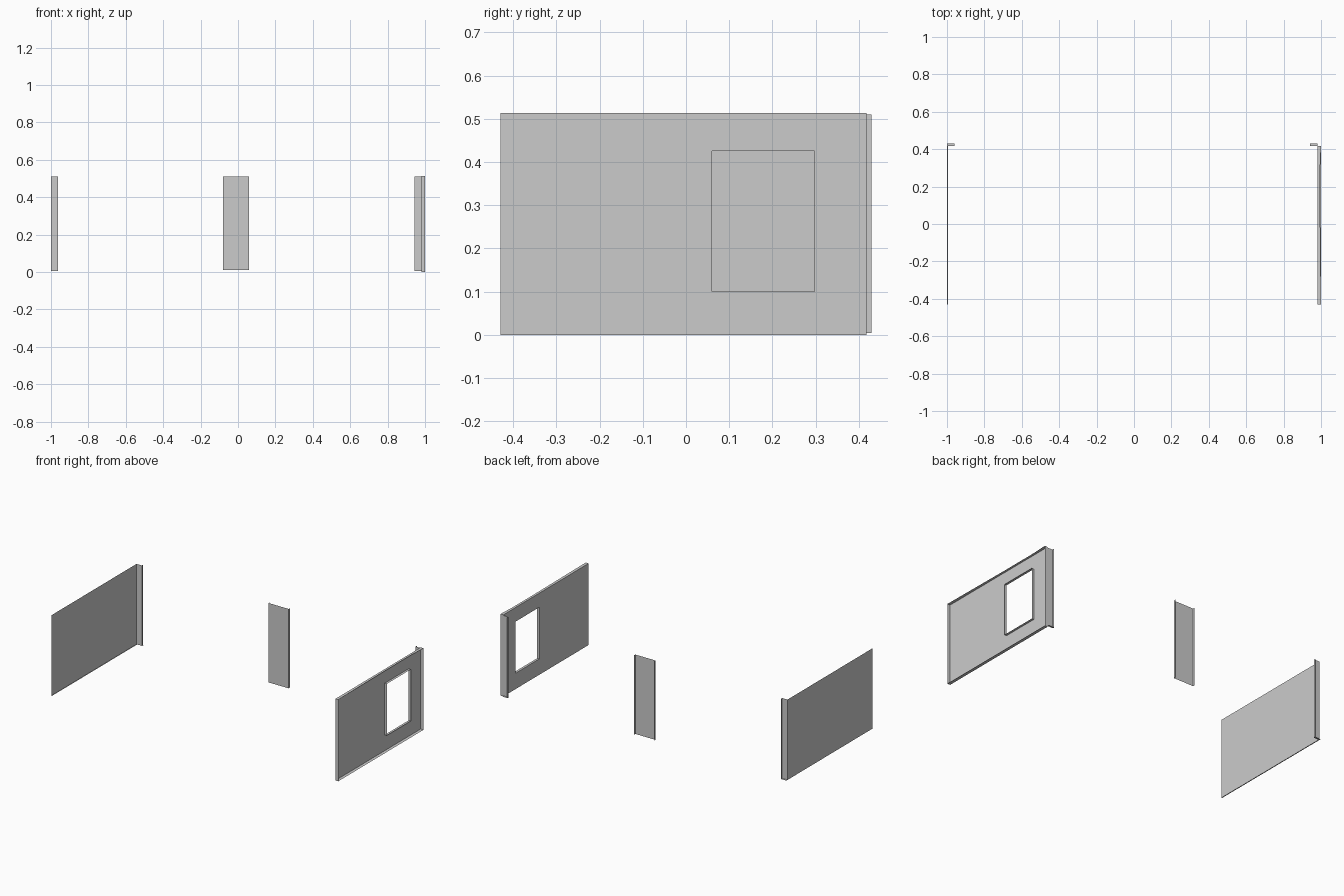
import bpy
import bmesh
from mathutils import Vector

cube = bpy.data.objects.get("Cube")
if cube:
    bpy.data.objects.remove(cube, do_unlink=True)

# One painted sheet metal colour
metal = bpy.data.materials.new("grey sheet metal")
metal.use_nodes = True
grey = (0.6, 0.6, 0.6, 1.0)
metal.diffuse_color = grey
metal.node_tree.nodes["Principled BSDF"].inputs["Base Color"].default_value = grey

FRONT, BACK, LIP = -0.43, 0.418, 0.43
LOW, HIGH = 0.004, 0.51


def finish(name, bm):
    bmesh.ops.remove_doubles(bm, verts=bm.verts, dist=0.0001)
    mesh = bpy.data.meshes.new(name)
    bm.to_mesh(mesh)
    bm.free()
    mesh.materials.append(metal)
    obj = bpy.data.objects.new(name, mesh)
    bpy.context.collection.objects.link(obj)
    return obj


def folded_sheet(name, path, offset):
    """Sweep an open path along an offset into a thin folded sheet."""
    bm = bmesh.new()
    verts = [bm.verts.new(p) for p in path]
    edges = [bm.edges.new(pair) for pair in zip(verts, verts[1:])]
    out = bmesh.ops.extrude_edge_only(bm, edges=edges)["geom"]
    moved = [g for g in out if isinstance(g, bmesh.types.BMVert)]
    bmesh.ops.translate(bm, verts=moved, vec=Vector(offset))
    return finish(name, bm)


def upright(name, plan, low=LOW, high=HIGH):
    return folded_sheet(name, [(x, y, low) for x, y in plan], (0, 0, high - low))


def foot_tab(name, x0, x1):
    return folded_sheet(name, [(x0, BACK, LOW), (x1, BACK, LOW)], (0, LIP - BACK, 0))


# Plain side wall with its folded rear flange and small hem
upright("right_wall", [(-1, FRONT), (-1, BACK), (-0.963, BACK), (-0.963, LIP)])
folded_sheet("right_wall_hem", [(-1, FRONT, LOW), (-1, BACK, LOW)], (0.005, 0, 0))
foot_tab("right_flange_tab", -1, -0.96)

# Narrow rear post with both edges folded back
upright("rear_post", [(-0.08, LIP), (-0.08, BACK), (0.06, BACK), (0.06, LIP)], 0.01)

# Window wall: a plate with an opening, rimmed outward on every edge
ys = [FRONT, 0.06, 0.298, BACK]
zs = [0.0, 0.1, 0.425, 0.514]
bm = bmesh.new()
for i in range(3):
    for j in range(3):
        if (i, j) != (1, 1):
            corners = [(i, j), (i + 1, j), (i + 1, j + 1), (i, j + 1)]
            bm.faces.new([bm.verts.new((0.98, ys[a], zs[b])) for a, b in corners])
bmesh.ops.remove_doubles(bm, verts=bm.verts, dist=0.0001)
rims = [e for e in bm.edges if e.is_boundary]
out = bmesh.ops.extrude_edge_only(bm, edges=rims)["geom"]
for v in (g for g in out if isinstance(g, bmesh.types.BMVert)):
    around_window = ys[0] < v.co.y < ys[3] and zs[0] < v.co.z < zs[3]
    on_frame = around_window and v.co.y > 0.05
    v.co.x = 0.995 if on_frame else 1.0
bmesh.ops.dissolve_limit(bm, angle_limit=0.01, verts=bm.verts, edges=bm.edges)
finish("left_window_wall", bm)

# Rear flange of the window wall
upright("left_flange", [(0.98, BACK), (0.945, BACK), (0.945, LIP)])
foot_tab("left_flange_tab", 0.942, 0.98)
